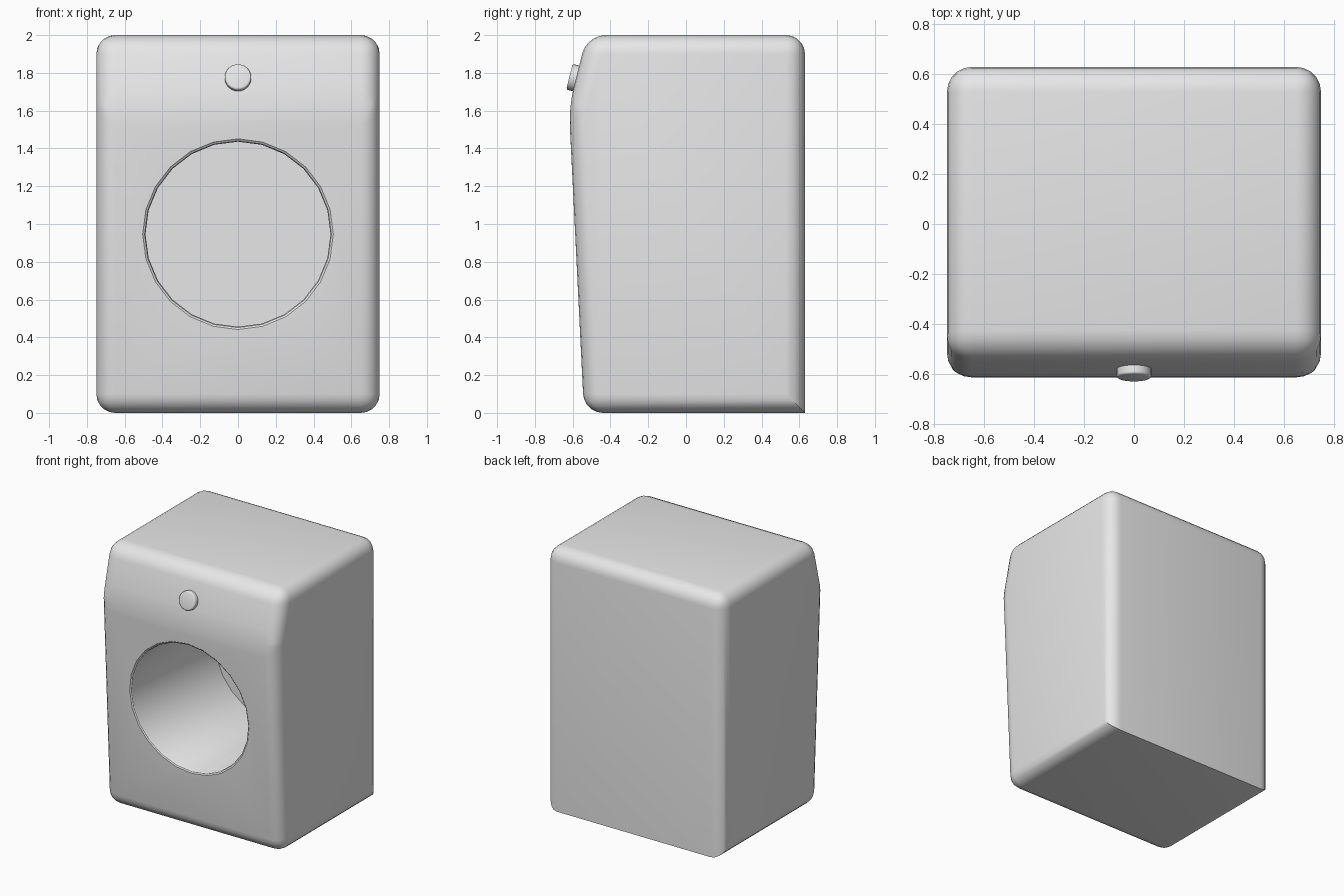
import bpy, bmesh, math
from mathutils import Matrix

cube = bpy.data.objects.get("Cube")
if cube:
    bpy.data.objects.remove(cube, do_unlink=True)

grey = bpy.data.materials.new("light_grey")
grey.use_nodes = True
grey.diffuse_color = (0.8, 0.8, 0.8, 1)
grey.node_tree.nodes["Principled BSDF"].inputs["Base Color"].default_value = (0.8, 0.8, 0.8, 1)

HALF_WIDTH = 0.75
BACK = 0.63
FOOT, BROW, BROW_Z = -0.54, -0.62, 1.62
TOP_FRONT, HEIGHT = -0.525, 2.0


def make_object(name, bm):
    bmesh.ops.recalc_face_normals(bm, faces=bm.faces)
    mesh = bpy.data.meshes.new(name)
    bm.to_mesh(mesh)
    bm.free()
    mesh.materials.append(grey)
    obj = bpy.data.objects.new(name, mesh)
    bpy.context.collection.objects.link(obj)
    return obj


def activate(obj):
    bpy.ops.object.select_all(action='DESELECT')
    obj.select_set(True)
    bpy.context.view_layer.objects.active = obj


def front_y(z):
    """Depth of the leaning lower front at height z."""
    return FOOT + (BROW - FOOT) * z / BROW_Z


# Cabinet: side profile extruded across x, every edge rounded but the back bottom one
bm = bmesh.new()
profile = [(BACK, 0), (FOOT, 0), (BROW, BROW_Z), (TOP_FRONT, HEIGHT), (BACK, HEIGHT)]
side = bm.faces.new([bm.verts.new((-HALF_WIDTH, y, z)) for y, z in profile])
grown = bmesh.ops.extrude_face_region(bm, geom=[side], use_keep_orig=True)["geom"]
bmesh.ops.translate(bm, vec=(2 * HALF_WIDTH, 0, 0),
                    verts=[v for v in grown if isinstance(v, bmesh.types.BMVert)])
bmesh.ops.recalc_face_normals(bm, faces=bm.faces)
rounded = [e for e in bm.edges
           if not all(v.co.z < 0.01 and v.co.y > BACK - 0.01 for v in e.verts)]
bmesh.ops.bevel(bm, geom=rounded, offset=0.1, offset_type='OFFSET', segments=5,
                profile=0.5, affect='EDGES', clamp_overlap=True)
cabinet = make_object("cabinet", bm)

# Drum cutter: rings follow the leaning front, flare at the rim, and end in a flat back
SIDES, DRUM_Z, DRUM_BACK = 24, 0.946, 0.42
bm = bmesh.new()
rings = []
for radius, inset in [(0.52, -0.02), (0.504, 0.001), (0.495, 0.005), (0.49, 0.014), (0.49, None)]:
    ring = []
    for i in range(SIDES):
        a = 2 * math.pi * i / SIDES
        z = DRUM_Z + radius * math.sin(a)
        y = DRUM_BACK if inset is None else front_y(z) + inset
        ring.append(bm.verts.new((radius * math.cos(a), y, z)))
    rings.append(ring)
for near, far in zip(rings, rings[1:]):
    for i in range(SIDES):
        j = (i + 1) % SIDES
        bm.faces.new((near[i], near[j], far[j], far[i]))
bm.faces.new(rings[0])
bm.faces.new(rings[-1])
cutter = make_object("drum_cutter", bm)
cutter.hide_render = True

cut = cabinet.modifiers.new("drum_opening", 'BOOLEAN')
cut.operation = 'DIFFERENCE'
cut.solver = 'EXACT'
cut.object = cutter
activate(cabinet)
bpy.ops.object.modifier_apply(modifier=cut.name)
bpy.data.objects.remove(cutter, do_unlink=True)

# Control button: short cylinder square to the sloping panel
bm = bmesh.new()
bmesh.ops.create_cone(bm, cap_ends=True, segments=24, radius1=0.07, radius2=0.07, depth=0.08)
rim = [e for e in bm.edges if all(v.co.z > 0 for v in e.verts)]
bmesh.ops.bevel(bm, geom=rim, offset=0.01, segments=3, profile=0.5, affect='EDGES')
tilt = math.atan((TOP_FRONT - BROW) / (HEIGHT - BROW_Z))
bm.transform(Matrix.Translation((0, -0.578, 1.77)) @ Matrix.Rotation(math.pi / 2 - tilt, 4, 'X'))
button = make_object("control_button", bm)

for obj in (cabinet, button):
    activate(obj)
    bpy.ops.object.shade_smooth_by_angle(angle=math.radians(35))
